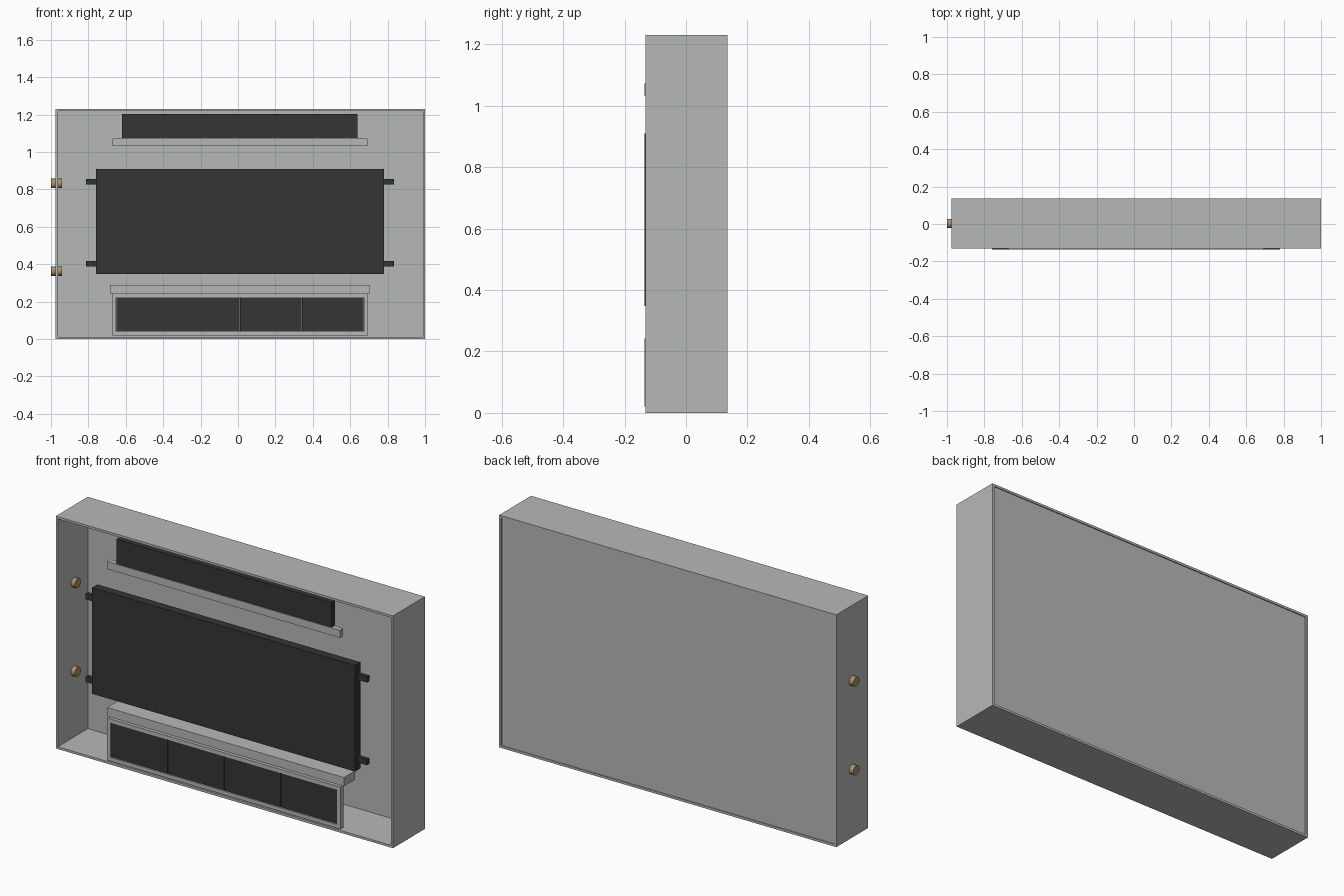
import bpy, math

if "Cube" in bpy.data.objects:
    bpy.data.objects.remove(bpy.data.objects["Cube"])


def material(name, rgb):
    m = bpy.data.materials.new(name)
    m.diffuse_color = (*rgb, 1)
    m.use_nodes = True
    m.node_tree.nodes["Principled BSDF"].inputs["Base Color"].default_value = m.diffuse_color
    return m


GREY = material("light_grey", (0.47, 0.48, 0.475))
DARK = material("charcoal", (0.035, 0.035, 0.035))
BRASS = material("brass", (0.40, 0.28, 0.14))


def box(name, x, y, z, mat):
    """Box from (min, max) pairs."""
    bpy.ops.mesh.primitive_cube_add(size=1, location=[(a + b) / 2 for a, b in (x, y, z)])
    o = bpy.context.object
    o.name = name
    o.scale = [b - a for a, b in (x, y, z)]
    bpy.ops.object.transform_apply(location=False, rotation=False, scale=True)
    o.data.materials.append(mat)
    return o


def frame(name, x, y, z, t, mat):
    """Rectangular tube open along y, with wall thickness t."""
    (x0, x1), (z0, z1) = x, z
    verts = []
    for yy in y:
        for i in (0, t):
            verts += [(x0 + i, yy, z0 + i), (x1 - i, yy, z0 + i),
                      (x1 - i, yy, z1 - i), (x0 + i, yy, z1 - i)]
    faces = []
    for k in range(4):
        n = (k + 1) % 4
        faces += [(k, n, n + 4, k + 4), (k + 8, k + 12, n + 12, n + 8),
                  (k, k + 8, n + 8, n), (k + 4, n + 4, n + 12, k + 12)]
    me = bpy.data.meshes.new(name)
    me.from_pydata(verts, [], faces)
    me.materials.append(mat)
    o = bpy.data.objects.new(name, me)
    bpy.context.collection.objects.link(o)
    return o


F = -0.135  # frontmost plane

# Cabinet: four walls and a slightly recessed back panel
frame("cabinet_walls", (-0.975, 1.0), (-0.132, 0.135), (0, 1.23), 0.012, GREY)
box("back_panel", (-0.964, 0.989), (0.12, 0.13), (0.011, 1.219), GREY)

# Main screen panel with side pegs
box("main_panel", (-0.76, 0.78), (F, -0.09), (0.348, 0.91), DARK)
for z in (0.403, 0.841):
    box("left_peg", (-0.813, -0.75), (-0.114, -0.092), (z - 0.015, z + 0.015), DARK)
    box("right_peg", (0.77, 0.835), (-0.114, -0.092), (z - 0.015, z + 0.015), DARK)

# Upper strip panel and the bar below it
box("upper_panel", (-0.62, 0.638), (-0.131, -0.1), (1.072, 1.203), DARK)
box("upper_bar", (-0.672, 0.692), (F, -0.108), (1.032, 1.072), GREY)

# Ledge, lower frame and its four panels
box("lower_ledge", (-0.685, 0.703), (-0.117, -0.027), (0.243, 0.289), GREY)
frame("lower_frame", (-0.672, 0.694), (F, -0.108), (0.02, 0.243), 0.02, GREY)
w = 1.322 / 4
for i in range(4):
    x = -0.65 + i * w
    box("lower_panel", (x, x + w - 0.002), (-0.13, -0.11), (0.041, 0.223), DARK)

# Brass pins through the left wall
for z in (0.363, 0.832):
    bpy.ops.mesh.primitive_cylinder_add(vertices=32, radius=0.025, depth=0.06,
                                        location=(-0.97, 0.003, z),
                                        rotation=(0, math.pi / 2, 0))
    pin = bpy.context.object
    pin.name = "brass_pin"
    pin.data.materials.append(BRASS)
    bpy.ops.object.shade_smooth_by_angle()
